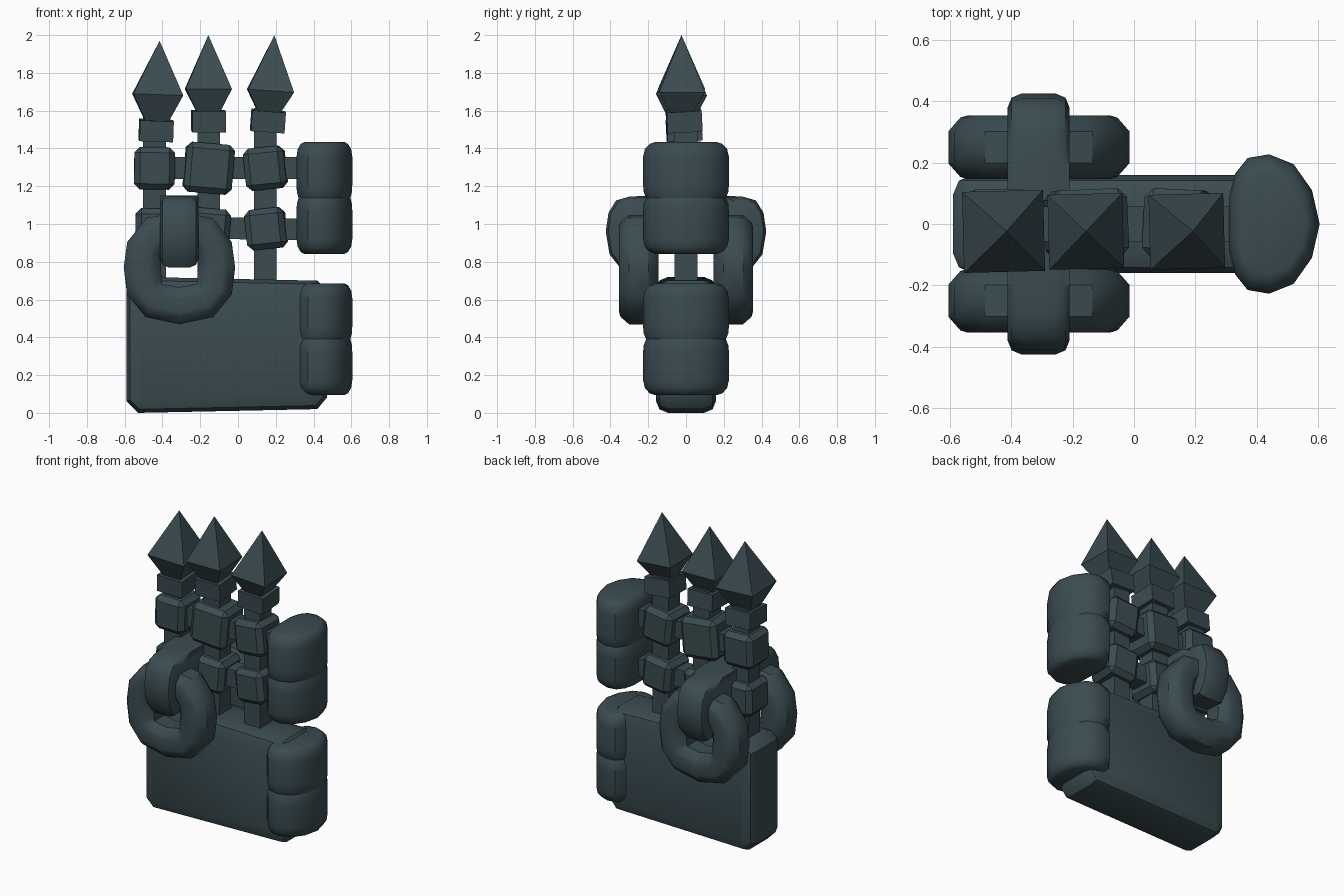
import bpy, bmesh, math
from mathutils import Vector, Euler

if "Cube" in bpy.data.objects:
    bpy.data.objects.remove(bpy.data.objects["Cube"])

iron = bpy.data.materials.new("dark slate iron")
iron.diffuse_color = (0.043, 0.072, 0.083, 1)
iron.use_nodes = True
iron.node_tree.nodes["Principled BSDF"].inputs["Base Color"].default_value = iron.diffuse_color


def finish(name, bm, smooth=False, loc=(0, 0, 0), rot=(0, 0, 0)):
    bmesh.ops.recalc_face_normals(bm, faces=bm.faces[:])
    me = bpy.data.meshes.new(name)
    bm.to_mesh(me)
    bm.free()
    me.materials.append(iron)
    ob = bpy.data.objects.new(name, me)
    ob.location = loc
    ob.rotation_euler = Euler([math.radians(a) for a in rot])
    bpy.context.collection.objects.link(ob)
    if smooth:
        bpy.ops.object.select_all(action='DESELECT')
        ob.select_set(True)
        bpy.context.view_layer.objects.active = ob
        bpy.ops.object.shade_smooth_by_angle(angle=math.radians(40))
    return ob


def box(name, size, loc, rot=(0, 0, 0), bevel=0):
    bm = bmesh.new()
    bmesh.ops.create_cube(bm, size=1)
    bmesh.ops.scale(bm, vec=size, verts=bm.verts[:])
    if bevel:
        bmesh.ops.bevel(bm, geom=bm.edges[:], offset=bevel, segments=1,
                        profile=0.5, affect='EDGES')
    return finish(name, bm, False, loc, rot)


def skin(bm, rings, closed=False):
    """Join rings of vertices with quads, capping the ends if open."""
    n = len(rings[0])
    pairs = list(zip(rings, rings[1:])) + ([(rings[-1], rings[0])] if closed else [])
    for a, b in pairs:
        for i in range(n):
            bm.faces.new((a[i], a[(i + 1) % n], b[(i + 1) % n], b[i]))
    if not closed:
        bm.faces.new(rings[0])
        bm.faces.new(rings[-1])


def loft(name, profile, levels, loc, rot=(0, 0, 0), smooth=False):
    """Stack scaled copies of a profile at (z, scale) levels."""
    bm = bmesh.new()
    skin(bm, [[bm.verts.new((x * s, y * s, z)) for x, y in profile] for z, s in levels])
    bmesh.ops.remove_doubles(bm, verts=bm.verts[:], dist=0.0005)
    return finish(name, bm, smooth, loc, rot)


def prism(name, pts, place, lo, hi, bevel):
    """Extrude a profile and round the rims of its two caps."""
    bm = bmesh.new()
    a = [bm.verts.new(place(u, v, lo)) for u, v in pts]
    b = [bm.verts.new(place(u, v, hi)) for u, v in pts]
    skin(bm, [a, b])
    rim = [e for e in bm.edges if (e.verts[0] in a) == (e.verts[1] in a)]
    bmesh.ops.bevel(bm, geom=rim, offset=bevel, segments=2, profile=0.5,
                    affect='EDGES', clamp_overlap=False)
    return finish(name, bm, True)


# Blade-like base slab
slab = [(-0.59, 0.06), (-0.53, 0.0), (0.42, 0.02), (0.47, 0.08),
        (0.47, 0.65), (0.42, 0.70), (-0.53, 0.72), (-0.59, 0.67)]
prism("base_slab", slab, lambda u, v, w: (u, w, v), -0.16, 0.16, 0.065)

# Hinge knuckles: D-shaped barrels in two stacked pairs
half = [(0.15, 0), (0.125, 0.11), (0.065, 0.195), (-0.015, 0.227),
        (-0.085, 0.215), (-0.125, 0.165), (-0.145, 0.09)]
d_shape = half + [(x, -y) for x, y in reversed(half) if y > 0]
barrel = [(-0.148, 0.93), (-0.115, 0.99), (-0.08, 1), (0.07, 1),
          (0.11, 0.96), (0.138, 0.85), (0.148, 0.72)]
for label, mid in (("lower", 0.39), ("upper", 1.138)):
    for part, side in (("top", 1), ("bottom", -1)):
        levels = [(z * side, s) for z, s in barrel]
        loft(f"{label}_knuckle_{part}", d_shape, levels,
             (0.455, 0, mid + side * 0.148), smooth=True)

# Chain rings on both faces
path = [(0.197, 0.77), (0.185, 0.66), (0.135, 0.595), (0, 0.567),
        (-0.135, 0.595), (-0.185, 0.66), (-0.197, 0.77), (-0.185, 0.87),
        (-0.13, 0.945), (0, 0.965), (0.13, 0.945), (0.185, 0.87)]
section = [(1, 0.5), (0.6, 0.93), (0.35, 1), (-0.35, 1), (-0.6, 0.93), (-1, 0.5),
           (-1, -0.5), (-0.6, -0.93), (-0.35, -1), (0.35, -1), (0.6, -0.93), (1, -0.5)]
for label, side in (("front", -1), ("back", 1)):
    bm = bmesh.new()
    rings = []
    for i, p in enumerate(path):
        t = Vector(path[(i + 1) % len(path)]) - Vector(path[i - 1])
        nrm = Vector((-t.y, t.x)).normalized()
        rings.append([bm.verts.new((-0.31 + p[0] + nrm.x * a * 0.098,
                                    side * 0.25 + b * 0.104,
                                    p[1] + nrm.y * a * 0.098)) for a, b in section])
    skin(bm, rings, closed=True)
    finish(f"{label}_ring", bm, True)

# Cross link that hooks into both rings
hook = [(0.2, 1.15), (0.3, 1.145), (0.37, 1.125), (0.41, 1.06), (0.425, 0.96),
        (0.405, 0.84), (0.35, 0.77), (0.22, 0.78), (0.16, 0.85), (0.13, 0.95)]
link = hook + [(-y, z) for y, z in reversed(hook)]
prism("cross_link", link, lambda u, v, w: (w, u, v), -0.412, -0.21, 0.045)

# Spears: shaft, knots, collar and pointed head
# x, head x, head tilt, tip z, widest z, head half width, collar z, upper knot size, knot tilt
spears = [
    ("left", -0.442, -0.425, 2, 1.97, 1.685, 0.132, 1.495, 0.215, 1),
    ("middle", -0.155, -0.157, 0, 2.00, 1.715, 0.122, 1.545, 0.255, 5),
    ("right", 0.145, 0.172, 4, 2.00, 1.705, 0.122, 1.545, 0.215, -6),
]
square = [(1, 1), (-1, 1), (-1, -1), (1, -1)]
for name, x, hx, tilt, tip, wide, hw, cz, ks, kt in spears:
    top = cz + 0.07
    box(f"{name}_shaft", (0.12, 0.12, top - 0.66), (x, 0, (top + 0.66) / 2))
    box(f"{name}_upper_knot", (ks, 0.225, ks + 0.01), (x, 0, 1.295), (0, kt, kt / 2), 0.03)
    box(f"{name}_lower_knot", (0.21, 0.225, 0.215), (x + 0.004, 0, 0.975), (0, kt, kt / 2), 0.03)
    box(f"{name}_collar", (0.178, 0.185, 0.11), ((x + hx) / 2, -0.01, cz), (3, tilt, 2))
    base = cz + 0.05
    loft(f"{name}_head", square,
         [(base - wide, 0.062), (0, hw), (tip - wide, 0.0)],
         (hx, -0.024, wide), (0, tilt, 1.5))

# Horizontal rails between the spears and the hinge
box("upper_rail", (0.85, 0.115, 0.115), (-0.06, 0, 1.297))
box("lower_rail", (0.85, 0.115, 0.115), (-0.06, 0, 0.978), (0, 1, 0))
